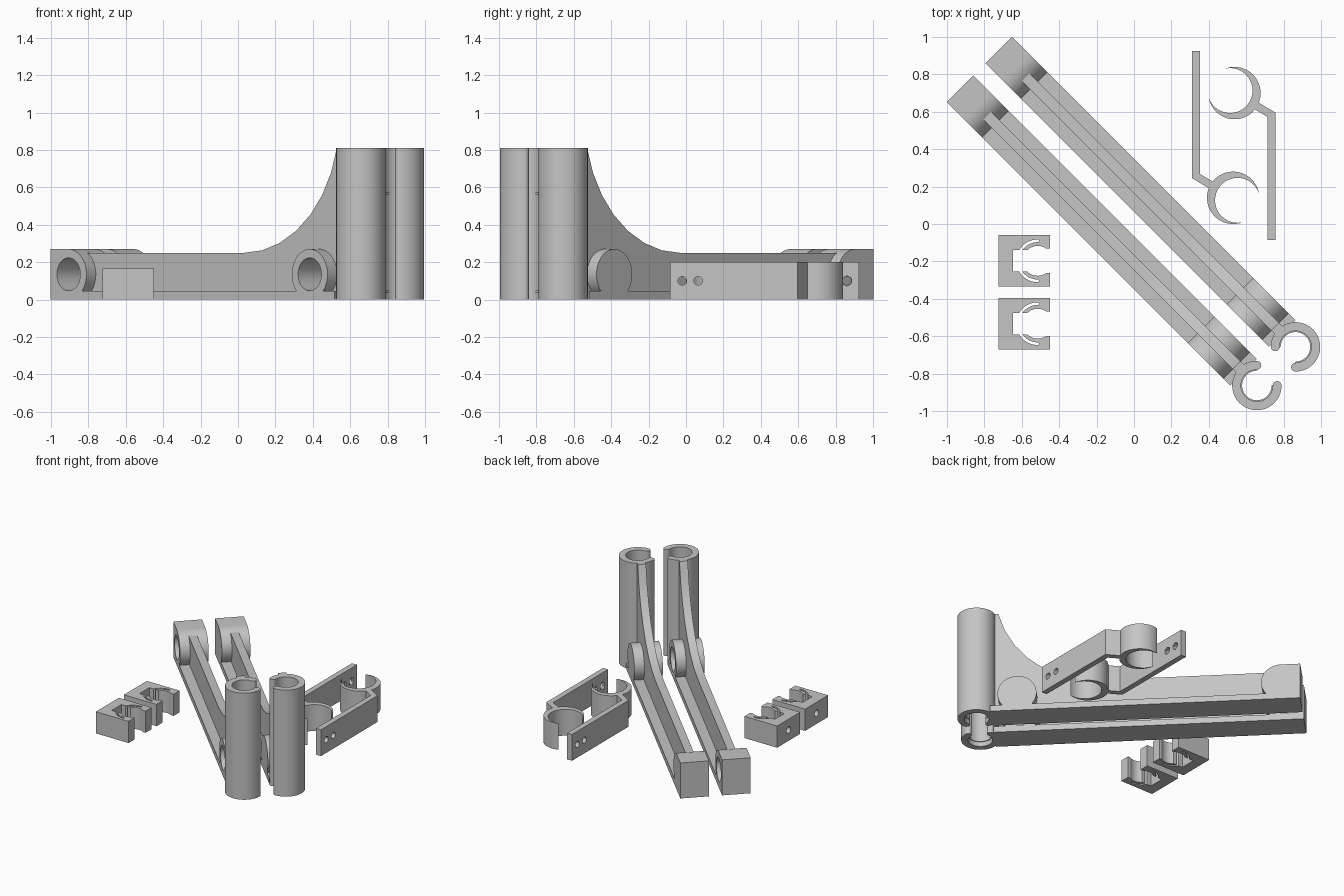
import bpy
import bmesh
from math import cos, sin, pi, radians, atan2
from mathutils import Matrix, Vector

cube = bpy.data.objects.get("Cube")
if cube:
    bpy.data.objects.remove(cube, do_unlink=True)

GREY = (0.56, 0.56, 0.56, 1)
mat = bpy.data.materials.new("plain_grey")
mat.use_nodes = True
mat.diffuse_color = GREY
mat.node_tree.nodes["Principled BSDF"].inputs["Base Color"].default_value = GREY

SIDE = Matrix.Rotation(pi / 2, 4, 'X')      # stands a flat outline upright


def arc(cx, cy, r, a0, a1, n):
    """Points on an arc, angles in degrees."""
    steps = [radians(a0 + (a1 - a0) * i / n) for i in range(n + 1)]
    return [(cx + r * cos(a), cy + r * sin(a)) for a in steps]


def circle(cx, cy, r, n=48):
    return arc(cx, cy, r, 0, 360, n)[:-1]


def rect(x0, y0, x1, y1):
    return [(x0, y0), (x1, y0), (x1, y1), (x0, y1)]


def c_band(cx, cy, ro, ri, a0, a1, n=48):
    """Open ring outline with rounded tips."""
    m, t = (ro + ri) / 2, (ro - ri) / 2
    tip = lambda a, s: arc(cx + m * cos(radians(a)), cy + m * sin(radians(a)),
                           t, s, s + 180, 8)[1:-1]
    return (arc(cx, cy, ro, a0, a1, n) + tip(a1, a1)
            + arc(cx, cy, ri, a1, a0, n) + tip(a0, a0 + 180))


def prism(name, pts, z0, z1, matrix=Matrix(), cutters=()):
    """Extrude an outline, subtract the cutters, then place it."""
    bm = bmesh.new()
    face = bm.faces.new([bm.verts.new((x, y, z0)) for x, y in pts])
    ext = bmesh.ops.extrude_face_region(bm, geom=[face])
    top = [v for v in ext["geom"] if isinstance(v, bmesh.types.BMVert)]
    bmesh.ops.translate(bm, verts=top, vec=(0, 0, z1 - z0))
    bm.transform(matrix)
    bmesh.ops.recalc_face_normals(bm, faces=bm.faces[:])
    mesh = bpy.data.meshes.new(name)
    bm.to_mesh(mesh)
    bm.free()
    mesh.materials.append(mat)
    ob = bpy.data.objects.new(name, mesh)
    bpy.context.collection.objects.link(ob)
    if cutters:
        for c in cutters:
            mod = ob.modifiers.new("cut", 'BOOLEAN')
            mod.operation, mod.solver, mod.object = 'DIFFERENCE', 'EXACT', c
        deps = bpy.context.evaluated_depsgraph_get()
        baked = bpy.data.meshes.new_from_object(ob.evaluated_get(deps))
        ob.modifiers.clear()
        ob.data = baked
        for c in cutters:
            bpy.data.objects.remove(c, do_unlink=True)
    parts.append(ob)
    return ob


def cutter(pts, z0, z1, matrix=Matrix()):
    ob = prism("cutter", pts, z0, z1, matrix)
    parts.remove(ob)
    ob.hide_render = True
    return ob


parts = []

# Two mirrored diagonal arms, each with a split tube at its end
HALF, BOSS_R, HOLE_R, MID = 0.1, 0.135, 0.088, 0.135
END_U, FRONT_U, TUBE_U, TOP = -1.035, 0.788, 1.075, 0.81
for label, s in (("left", 1), ("right", -1)):
    place = (Matrix.Rotation(-pi / 4, 4, 'Z') @ Matrix.Translation((0, s * 0.146, 0))
             @ Matrix.Diagonal((1, -s, 1, 1)))
    stand = place @ SIDE

    def hole(u):
        return cutter(circle(u, MID, HOLE_R), -0.2, 0.2, stand)

    # base flange and web with its curved gusset
    prism(label + "_arm_flange", rect(-1.1, 0, 0.975, 0.045), -HALF, HALF, stand)
    gusset = arc(0.22, 0.97, 0.72, -90, -12.8, 7)
    web = [(0.975, 0.01), (0.975, TOP)] + gusset[::-1] + [(-0.97, 0.25), (-0.97, 0.01)]
    prism(label + "_arm_web", web, -0.029, 0.029, stand, [hole(END_U), hole(FRONT_U)])
    # square end block rounded on its inner side, and the round boss
    block = [(END_U - BOSS_R, 2 * MID), (END_U - BOSS_R, 0)] + \
        arc(END_U, MID, BOSS_R, -90, 90, 24)
    prism(label + "_arm_end_block", block, -HALF, HALF, stand, [hole(END_U)])
    prism(label + "_arm_boss", circle(FRONT_U, MID, BOSS_R), -HALF, HALF, stand,
          [hole(FRONT_U)])
    # split tube with two inner ridges
    prism(label + "_tube", c_band(TUBE_U, 0, 0.132, 0.085, 135, 405), 0, TOP, place)
    for i, z in enumerate((0.035, 0.56)):
        prism(f"{label}_tube_ridge_{i}", c_band(TUBE_U, 0, 0.09, 0.079, 137, 403),
              z, z + 0.014, place)

# Two hook brackets, the second turned half way round
pivot = Matrix.Translation((0.5335, 0.42, 0))
turn = pivot @ Matrix.Rotation(pi, 4, 'Z') @ pivot.inverted()
HX, HY, HR, SHIFT, INNER, OPEN = 0.53, 0.14, 0.14, 0.027, 0.12, 40
inner_open = 48.4
for label, place in (("inner", Matrix()), ("outer", turn)):
    # tapering crescent hook
    dx, dy = SHIFT * cos(radians(-30)), SHIFT * sin(radians(-30))
    hook = arc(HX, HY, HR, OPEN - 30, 330 - OPEN, 48) + \
        arc(HX + dx, HY + dy, INNER, 330 - inner_open, inner_open - 30, 48)[1:-1]
    prism(label + "_bracket_hook", hook, 0, 0.2, place)
    # bent bar with two screw holes and hexagonal nut recesses
    bar = [(0.31, 0.925), (0.31, 0.245), (0.416, 0.182), (0.436, 0.218),
           (0.352, 0.268), (0.352, 0.925)]
    cuts = []
    for y in (0.775, 0.86):
        along = place @ Matrix.Translation((0, y, 0.1)) @ Matrix.Rotation(pi / 2, 4, 'Y')
        cuts.append(cutter(circle(0, 0, 0.023, 24), 0.25, 0.4, along))
        cuts.append(cutter(circle(0, 0, 0.028, 6), 0.338, 0.4, along))
    prism(label + "_bracket_bar", bar, 0, 0.2, place, cuts)

# Two small square snap clips with springy jaws
for label, cy in (("rear", -0.197), ("front", -0.533)):
    cx = -0.515
    bore = Matrix.Translation((0, cy, 0.082)) @ Matrix.Rotation(pi / 2, 4, 'Y')
    cuts = [cutter(rect(-0.648, cy - 0.058, cx, cy + 0.058), -0.1, 0.3),
            cutter(circle(cx, cy, 0.08), -0.1, 0.3),
            cutter(rect(cx, cy - 0.066, -0.4, cy + 0.066), -0.1, 0.3),
            cutter(circle(0, 0, 0.025, 24), -0.8, -0.6, bore)]
    for a in (90, 210):
        cuts.append(cutter(c_band(cx, cy, 0.114, 0.1, a, a + 60, 16), -0.1, 0.3))
    prism(label + "_clip", rect(-0.725, cy - 0.138, -0.45, cy + 0.138), 0, 0.165,
          cutters=cuts)

# Smooth the round walls and keep the edges crisp
bpy.ops.object.select_all(action='DESELECT')
for ob in parts:
    ob.select_set(True)
bpy.context.view_layer.objects.active = parts[0]
bpy.ops.object.shade_smooth_by_angle(angle=radians(30))
